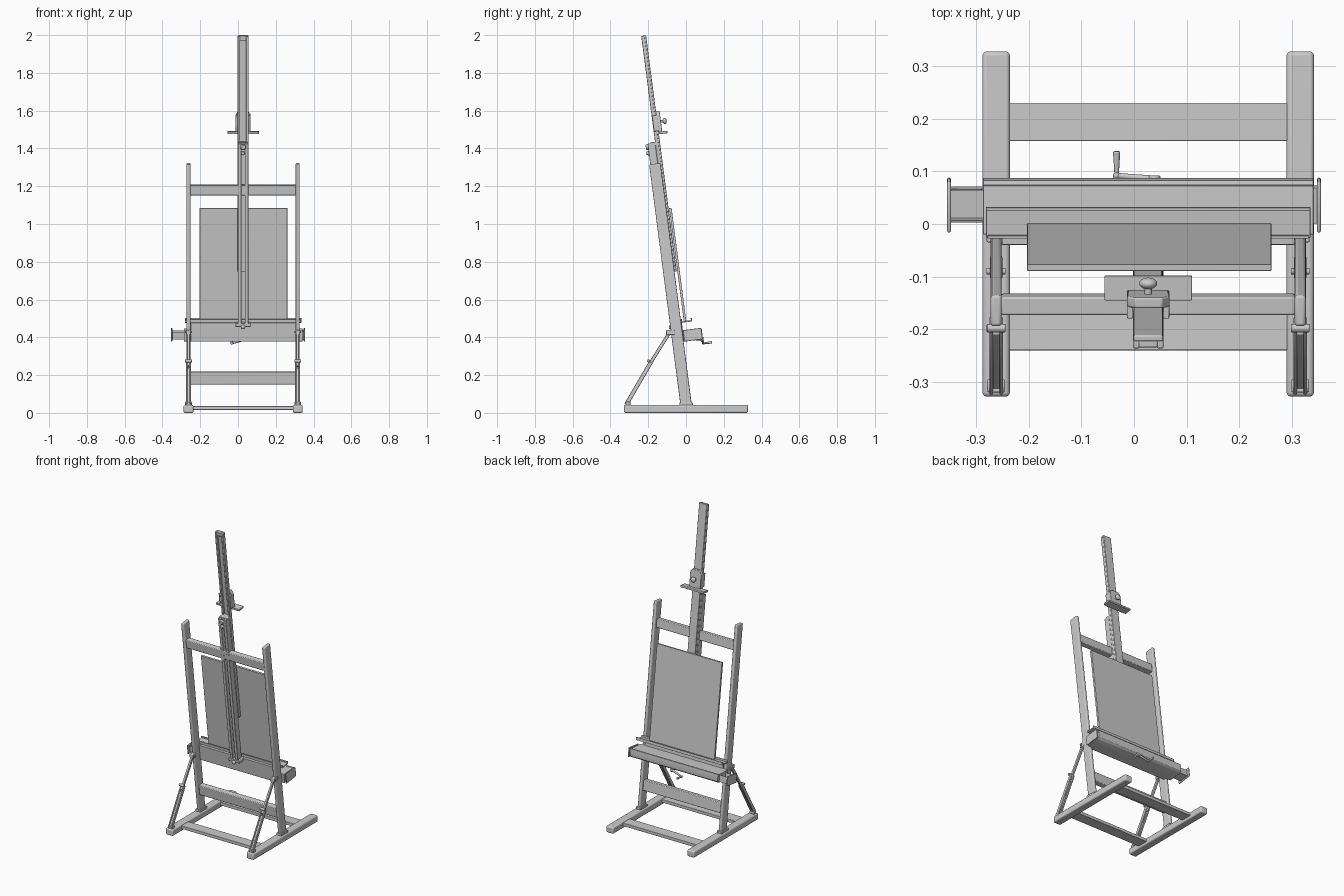
import bpy, bmesh, math
from mathutils import Matrix, Vector

if "Cube" in bpy.data.objects:
    bpy.data.objects.remove(bpy.data.objects["Cube"])

C = 0.027                      # centre line of the frame in x
LEAN = Matrix.Translation((0, 0.006, 0)) @ Matrix.Rotation(math.radians(7.4), 4, 'X')
FLAT = Matrix.Identity(4)


def finish(name, bm, M=FLAT, bevel=0.0, seg=2):
    bmesh.ops.recalc_face_normals(bm, faces=bm.faces)
    me = bpy.data.meshes.new(name)
    bm.to_mesh(me)
    bm.free()
    ob = bpy.data.objects.new(name, me)
    bpy.context.collection.objects.link(ob)
    ob.matrix_world = M
    if bevel:
        m = ob.modifiers.new("bevel", 'BEVEL')
        m.width, m.segments, m.limit_method = bevel, seg, 'ANGLE'
    bpy.ops.object.select_all(action='DESELECT')
    ob.select_set(True)
    bpy.context.view_layer.objects.active = ob
    bpy.ops.object.shade_smooth_by_angle(angle=math.radians(35))
    return ob


def box(name, x, y, z, M=FLAT, bevel=0.002, seg=2):
    bm = bmesh.new()
    bmesh.ops.create_cube(bm, size=1)
    for v in bm.verts:
        v.co = [r[0] + (c + 0.5) * (r[1] - r[0]) for r, c in zip((x, y, z), v.co)]
    return finish(name, bm, M, bevel, seg)


def extrude(name, pts, lo, hi, axis, M=FLAT, bevel=0.001):
    """Profile extruded along x (points are y,z) or along y (points are x,z)."""
    bm = bmesh.new()
    put = (lambda p, d: (d, p[0], p[1])) if axis == 'x' else (lambda p, d: (p[0], d, p[1]))
    a = [bm.verts.new(put(p, lo)) for p in pts]
    b = [bm.verts.new(put(p, hi)) for p in pts]
    bm.faces.new(a)
    bm.faces.new(b)
    for i in range(len(pts)):
        j = (i + 1) % len(pts)
        bm.faces.new((a[i], a[j], b[j], b[i]))
    return finish(name, bm, M, bevel)


def rod(name, p, q, r, r2=None, M=FLAT, bevel=0.0):
    p, q = Vector(p), Vector(q)
    bm = bmesh.new()
    T = Matrix.Translation((p + q) / 2) @ (q - p).to_track_quat('Z', 'Y').to_matrix().to_4x4()
    bmesh.ops.create_cone(bm, cap_ends=True, segments=20, radius1=r, radius2=r2 or r,
                          depth=(q - p).length, matrix=T)
    return finish(name, bm, M, bevel)


def ball(name, p, r, scale=(1, 1, 1), M=FLAT):
    bm = bmesh.new()
    bmesh.ops.create_uvsphere(bm, u_segments=20, v_segments=12, radius=r)
    bmesh.ops.transform(bm, matrix=Matrix.Translation(p) @ Matrix.Diagonal((*scale, 1)), verts=bm.verts)
    return finish(name, bm, M)


def around(c, half):
    return (c - half, c + half)


def strut_part(name, x, half, p, q, thick):
    """Flat bar between two (y, z) points."""
    d = Vector((q[0] - p[0], q[1] - p[1]))
    M = Matrix.Translation((x, p[0], p[1])) @ Matrix.Rotation(math.atan2(-d.x, d.y), 4, 'X')
    return box(name, (-half, half), (-thick / 2, thick / 2), (0, d.length), M, 0.003)


# Sides: foot, leaning post, socket and folding strut
for side, s in (("left", -1), ("right", 1)):
    x = C + s * 0.289
    box(side + "_foot", around(x, 0.026), (-0.328, 0.328), (0, 0.042), bevel=0.008, seg=3)
    box(side + "_post", around(x, 0.0105), (-0.03, 0.03), (0.04, 1.33), LEAN, 0.006, 3)
    box(side + "_post_socket", around(x, 0.018), (-0.035, 0.036), (0.04, 0.056), bevel=0.003)
    top, mid, low = (-0.083, 0.432), (-0.2, 0.245), (-0.316, 0.045)
    strut_part(side + "_strut_upper", x, 0.007, mid, top, 0.018)
    for k in (-1, 1):
        strut_part(side + "_strut_cheek", x + k * 0.0095, 0.0035, low, (-0.185, 0.27), 0.022)
    strut_part(side + "_strut_web", x, 0.007, low, (-0.205, 0.237), 0.01)
    box(side + "_strut_hinge", around(x, 0.017), (-0.32, -0.295), (0.04, 0.06), bevel=0.003)
    rod(side + "_strut_pin", (x - 0.018, -0.198, 0.275), (x + 0.018, -0.198, 0.275), 0.008, bevel=0.002)
    box(side + "_strut_bracket", around(x, 0.012), (-0.105, -0.06), (0.412, 0.44), bevel=0.004)
    rod(side + "_pivot_bolt", (x - 0.018, -0.09, 0.428), (x + 0.018, -0.09, 0.428), 0.006)

# Cross members
inner = around(C, 0.28)
box("base_spreader_front", around(C, 0.265), (0.158, 0.23), (0.016, 0.036))
box("base_spreader_back", around(C, 0.265), (-0.24, -0.168), (0.016, 0.036))
box("lower_crossbar", inner, (-0.018, 0.018), (0.154, 0.22), LEAN, 0.004)
box("upper_crossbar", inner, (-0.023, 0.012), (1.163, 1.218), LEAN, 0.004)

# Fixed twin rails with their end blocks
for side, s in (("left", -1), ("right", 1)):
    box(side + "_rail", around(C + s * 0.0185, 0.0095), (-0.024, 0.016), (0.47, 1.44), LEAN)
box("rail_top_block", around(C, 0.0285), (-0.012, 0.034), (1.425, 1.445), LEAN, 0.003)
box("rail_foot_block", around(C, 0.04), (-0.026, 0.02), (0.462, 0.482), LEAN, 0.003)
ball("rail_foot_knob", (C, -0.026, 0.462), 0.012, M=LEAN)
for z, r in ((1.422, 0.016), (1.39, 0.012)):
    rod("rail_lock_stem", (C, 0.0, z), (C, -0.028, z), 0.006, M=LEAN)
    rod("rail_lock_knob", (C, -0.022, z), (C, -0.036, z), r, r * 0.8, M=LEAN, bevel=0.002)

# Sliding mast, hollow on the back
box("mast_plank", around(C, 0.028), (0.03, 0.042), (0.75, 2.011), LEAN, 0.003)
for side, s in (("left", -1), ("right", 1)):
    box(side + "_mast_rib", around(C + s * 0.0225, 0.0065), (0.016, 0.034), (0.75, 2.009), LEAN, 0.003)
box("mast_tip", around(C, 0.018), (0.018, 0.034), (1.985, 2.01), LEAN, 0.003)

# Upper canvas clamp
block = [(C - 0.04, 1.49), (C + 0.04, 1.49), (C + 0.04, 1.585), (C + 0.026, 1.605),
         (C - 0.026, 1.605), (C - 0.04, 1.585)]
extrude("clamp_block", block, 0.041, 0.061, 'y', LEAN, 0.003)
for side, s in (("left", -1), ("right", 1)):
    box(side + "_clamp_cheek", around(C + s * 0.0345, 0.0055), (0.018, 0.045), (1.5, 1.585), LEAN)
box("clamp_plate", around(C, 0.083), (0.041, 0.088), (1.482, 1.495), LEAN)
rod("clamp_stem", (C, 0.06, 1.548), (C, 0.082, 1.548), 0.007, M=LEAN)
ball("clamp_knob", (C, 0.081, 1.548), 0.017, (1, 0.65, 1), LEAN)

# Canvas panel
box("canvas_panel", (-0.203, 0.261), (0.045, 0.058), (0.486, 1.087), LEAN, 0.001)

# Canvas ledge with raised lip
ledge = [(0.03, 0.477), (0.089, 0.477), (0.089, 0.495), (0.083, 0.495), (0.083, 0.485), (0.03, 0.485)]
extrude("canvas_ledge", ledge, C - 0.308, C + 0.308, 'x', LEAN)
box("ledge_back_strip", around(C, 0.305), (0.03, 0.036), (0.48, 0.496), LEAN, 0.001)
box("tray_back_board", around(C, 0.278), (0.016, 0.034), (0.378, 0.478), LEAN)

# Tray case with a raised outer edge
case = [(0.031, 0.378), (0.118, 0.378), (0.13, 0.386), (0.134, 0.4), (0.134, 0.432),
        (0.126, 0.434), (0.122, 0.43), (0.08, 0.434), (0.031, 0.438)]
extrude("tray_case", case, C - 0.314, C + 0.314, 'x', LEAN)

# Drawer pulled out at the left, with end plates
box("drawer_floor", (-0.35, -0.27), (0.052, 0.116), (0.384, 0.39), LEAN, 0.001)
for y in (0.052, 0.112):
    box("drawer_side", (-0.35, -0.27), (y, y + 0.004), (0.384, 0.426), LEAN, 0.001)
for side, x in (("left", -0.3515), ("right", 0.3515)):
    box(side + "_drawer_plate", around(x, 0.0035), (0.034, 0.132), (0.376, 0.437), LEAN, 0.003)
box("drawer_right_stub", (0.33, 0.35), (0.05, 0.118), (0.382, 0.428), LEAN)

# Crank handle
hub, elbow = Vector((C + 0.012, 0.085, 0.39)), Vector((-0.033, 0.092, 0.368))
rod("crank_shaft", (hub.x, 0.05, hub.z), (hub.x, 0.088, hub.z), 0.007)
rod("crank_hub", (hub.x, 0.077, hub.z), (hub.x, 0.092, hub.z), 0.011, bevel=0.002)
rod("crank_arm", hub, elbow, 0.007, 0.005)
ball("crank_elbow", elbow, 0.007)
rod("crank_grip", elbow, (-0.033, 0.138, 0.374), 0.004, 0.007, bevel=0.002)
